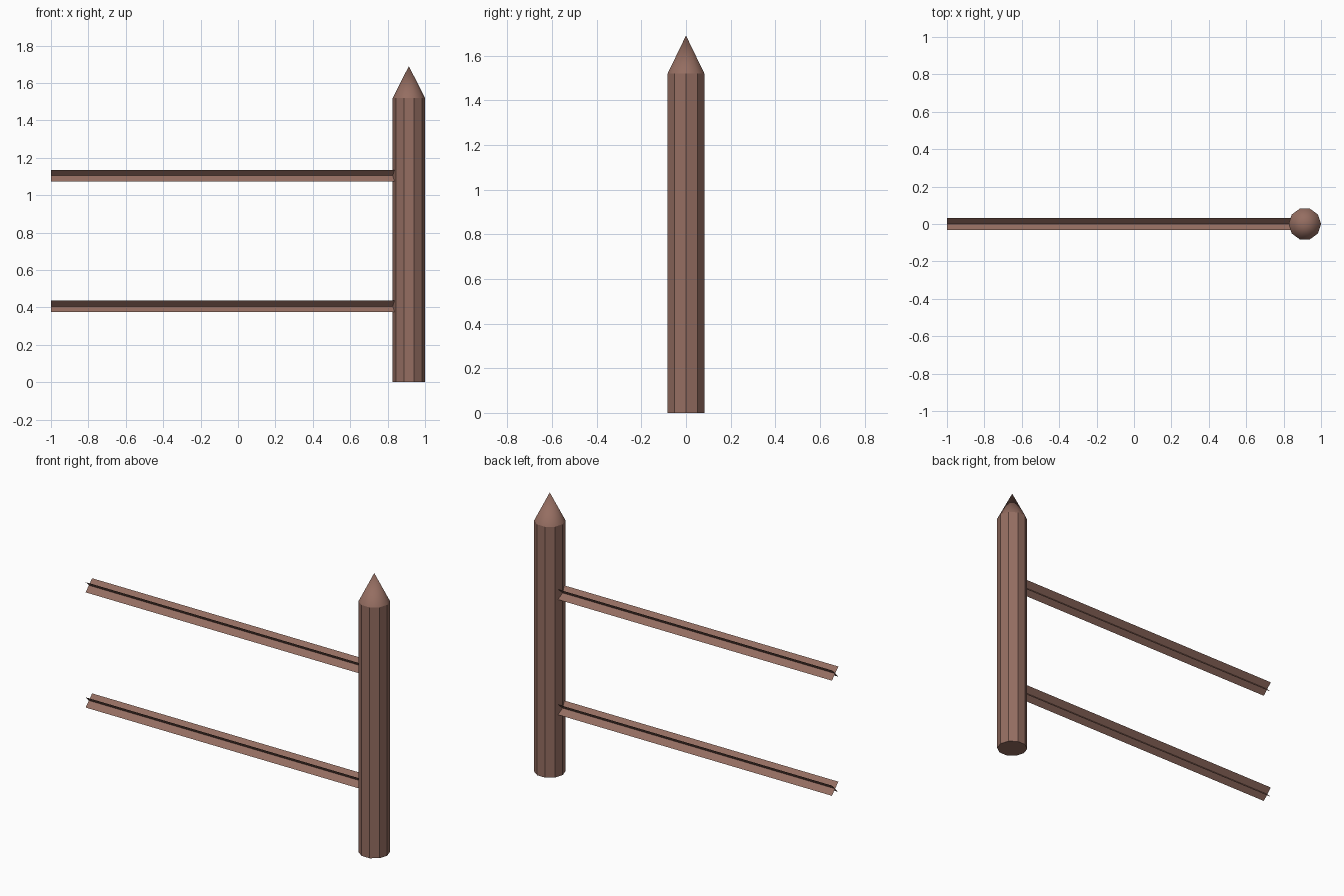
import bpy, bmesh
from math import cos, sin, pi, radians

if "Cube" in bpy.data.objects:
    bpy.data.objects.remove(bpy.data.objects["Cube"])

POST_X, POST_R, SIDES = 0.9135, 0.0865, 10
SHOULDER_Z, TIP_Z = 1.52, 1.69
RAIL_HALF = 0.031

wood = bpy.data.materials.new("brown_wood")
wood.diffuse_color = (0.30, 0.155, 0.12, 1)
wood.use_nodes = True
wood.node_tree.nodes["Principled BSDF"].inputs["Base Color"].default_value = wood.diffuse_color


def finish(name, bm):
    mesh = bpy.data.meshes.new(name)
    bm.to_mesh(mesh)
    bm.free()
    mesh.materials.append(wood)
    obj = bpy.data.objects.new(name, mesh)
    bpy.context.collection.objects.link(obj)
    return obj


# Ten-sided post: flat sides, smooth pointed top
bm = bmesh.new()
rings = [[bm.verts.new((POST_X + POST_R * cos(2 * pi * i / SIDES),
                        POST_R * sin(2 * pi * i / SIDES), z))
          for i in range(SIDES)] for z in (0, SHOULDER_Z)]
tip = bm.verts.new((POST_X, 0, TIP_Z))
bm.faces.new(rings[0][::-1])
for i in range(SIDES):
    j = (i + 1) % SIDES
    bm.faces.new((rings[0][i], rings[0][j], rings[1][j], rings[1][i]))
    point_face = bm.faces.new((rings[1][i], rings[1][j], tip))
    point_face.smooth = True
for e in bm.edges:
    if not all(f.smooth for f in e.link_faces):
        e.smooth = False
finish("post", bm)

# Rails: two thin strips crossed in an X, running into the post
for name, z in (("lower_rail", 0.406), ("upper_rail", 1.104)):
    bm = bmesh.new()
    for s in (-1, 1):
        bm.faces.new([bm.verts.new((x, k * RAIL_HALF, z + s * k * RAIL_HALF))
                      for x, k in ((-1, -1), (POST_X, -1), (POST_X, 1), (-1, 1))])
    finish(name, bm)
